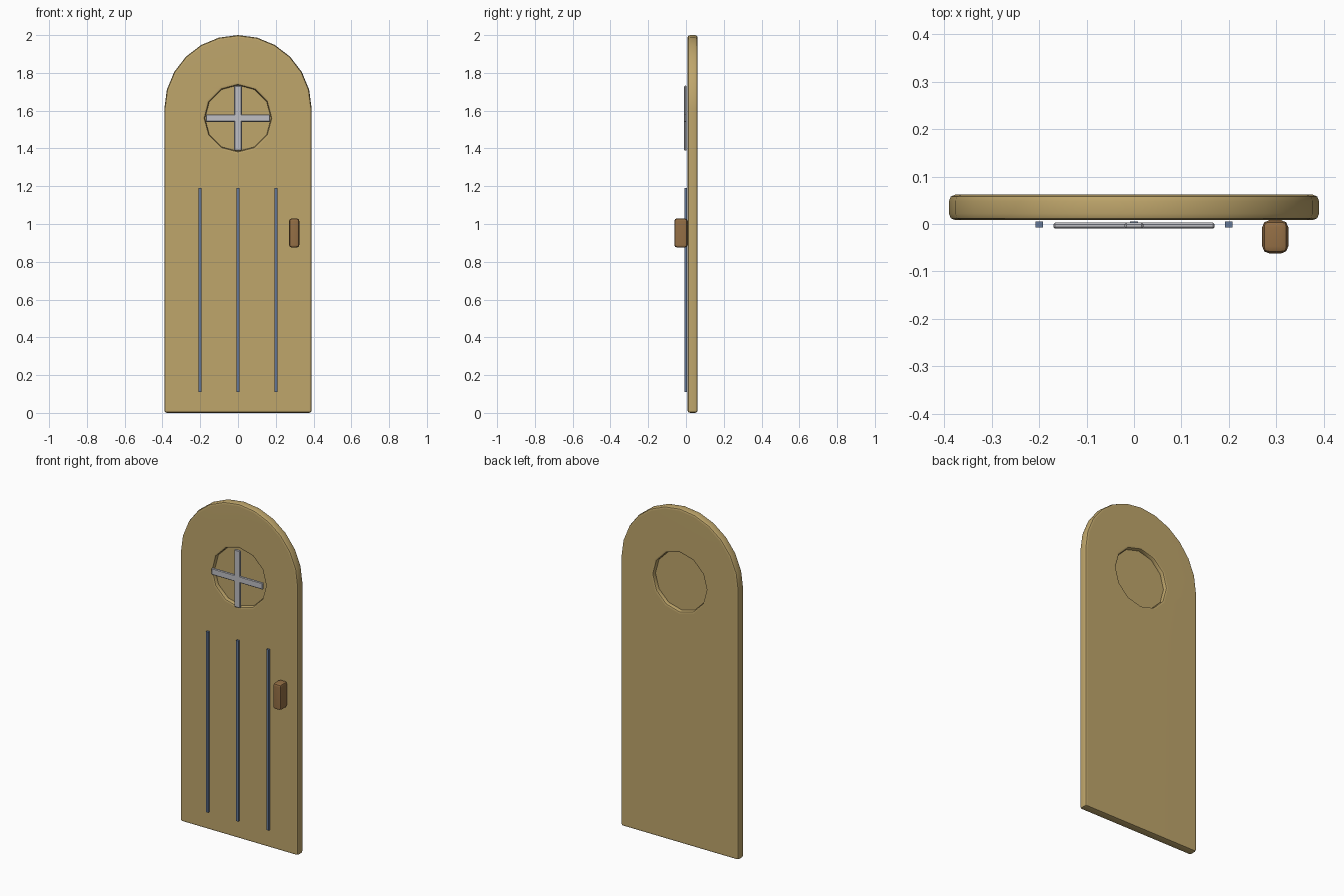
import bpy, bmesh
from math import sin, cos, pi, radians

if "Cube" in bpy.data.objects:
    bpy.data.objects.remove(bpy.data.objects["Cube"], do_unlink=True)


def material(name, r, g, b):
    mat = bpy.data.materials.new(name)
    mat.use_nodes = True
    mat.diffuse_color = (r, g, b, 1)
    mat.node_tree.nodes["Principled BSDF"].inputs["Base Color"].default_value = (r, g, b, 1)
    return mat


tan = material("tan wood", 0.52, 0.38, 0.148)
brown = material("brown handle", 0.30, 0.16, 0.06)
blue = material("slate blue", 0.13, 0.19, 0.31)
grey = material("light grey", 0.52, 0.52, 0.55)


def prism(name, outline, y0, y1, mat):
    """Extrude an (x, z) outline from y0 back to y1."""
    bm = bmesh.new()
    face = bm.faces.new([bm.verts.new((x, y0, z)) for x, z in outline])
    ext = bmesh.ops.extrude_face_region(bm, geom=[face])["geom"]
    for v in ext:
        if isinstance(v, bmesh.types.BMVert):
            v.co.y = y1
    bmesh.ops.recalc_face_normals(bm, faces=bm.faces)
    me = bpy.data.meshes.new(name)
    bm.to_mesh(me)
    bm.free()
    me.materials.append(mat)
    ob = bpy.data.objects.new(name, me)
    bpy.context.collection.objects.link(ob)
    return ob


def box(name, x0, x1, y0, y1, z0, z1, mat):
    return prism(name, [(x0, z0), (x1, z0), (x1, z1), (x0, z1)], y0, y1, mat)


def arc(radius, height, segments, sweep):
    return [(radius * cos(sweep * i / segments), height + radius * sin(sweep * i / segments))
            for i in range(segments + 1)]


def bevel(ob, width, segments=2):
    mod = ob.modifiers.new("Bevel", "BEVEL")
    mod.width, mod.segments = width, segments
    mod.limit_method, mod.angle_limit = "ANGLE", radians(40)


def finish(ob):
    """Smooth shading that keeps the large faces flat."""
    bpy.ops.object.select_all(action="DESELECT")
    ob.select_set(True)
    bpy.context.view_layer.objects.active = ob
    for mod in list(ob.modifiers):
        bpy.ops.object.modifier_apply(modifier=mod.name)
    bpy.ops.object.shade_smooth_by_angle(angle=radians(35))
    ob.modifiers.new("Weighted normals", "WEIGHTED_NORMAL").keep_sharp = True


WINDOW_Z = 1.56
FRONT, BACK = 0.008, 0.062

# Arched door slab with a round window opening
slab = prism("door_slab", [(-0.39, 0), (0.39, 0)] + arc(0.39, 1.61, 12, pi), FRONT, BACK, tan)
hole = arc(0.175, WINDOW_Z, 12, 2 * pi)[:-1]
cutter = prism("window_cutter", hole, -0.2, 0.2, tan)
cutter.hide_render = True
cut = slab.modifiers.new("Window", "BOOLEAN")
cut.operation, cut.solver, cut.object = "DIFFERENCE", "EXACT", cutter
bevel(slab, 0.014)
finish(slab)
bpy.data.objects.remove(cutter, do_unlink=True)

# Round panel closing the middle of the opening
pane = arc(0.178, WINDOW_Z, 12, 2 * pi)[:-1]
prism("window_pane", pane, 0.032, 0.038, tan)

# Crossed window bars
for name, w, h in (("window_bar_upright", 0.02, 0.172), ("window_bar_cross", 0.17, 0.02)):
    bar = box(name, -w, w, -0.01, 0.003, WINDOW_Z - h, WINDOW_Z + h, grey)
    bevel(bar, 0.004, 1)
    finish(bar)

# Upright plank strips
for name, x in (("right", -0.2), ("middle", 0), ("left", 0.2)):
    box("plank_strip_" + name, x - 0.008, x + 0.008, -0.007, 0.005, 0.11, 1.19, blue)

# Block handle
handle = box("door_handle", 0.27, 0.325, -0.062, 0.008, 0.875, 1.03, brown)
bevel(handle, 0.015)
finish(handle)
